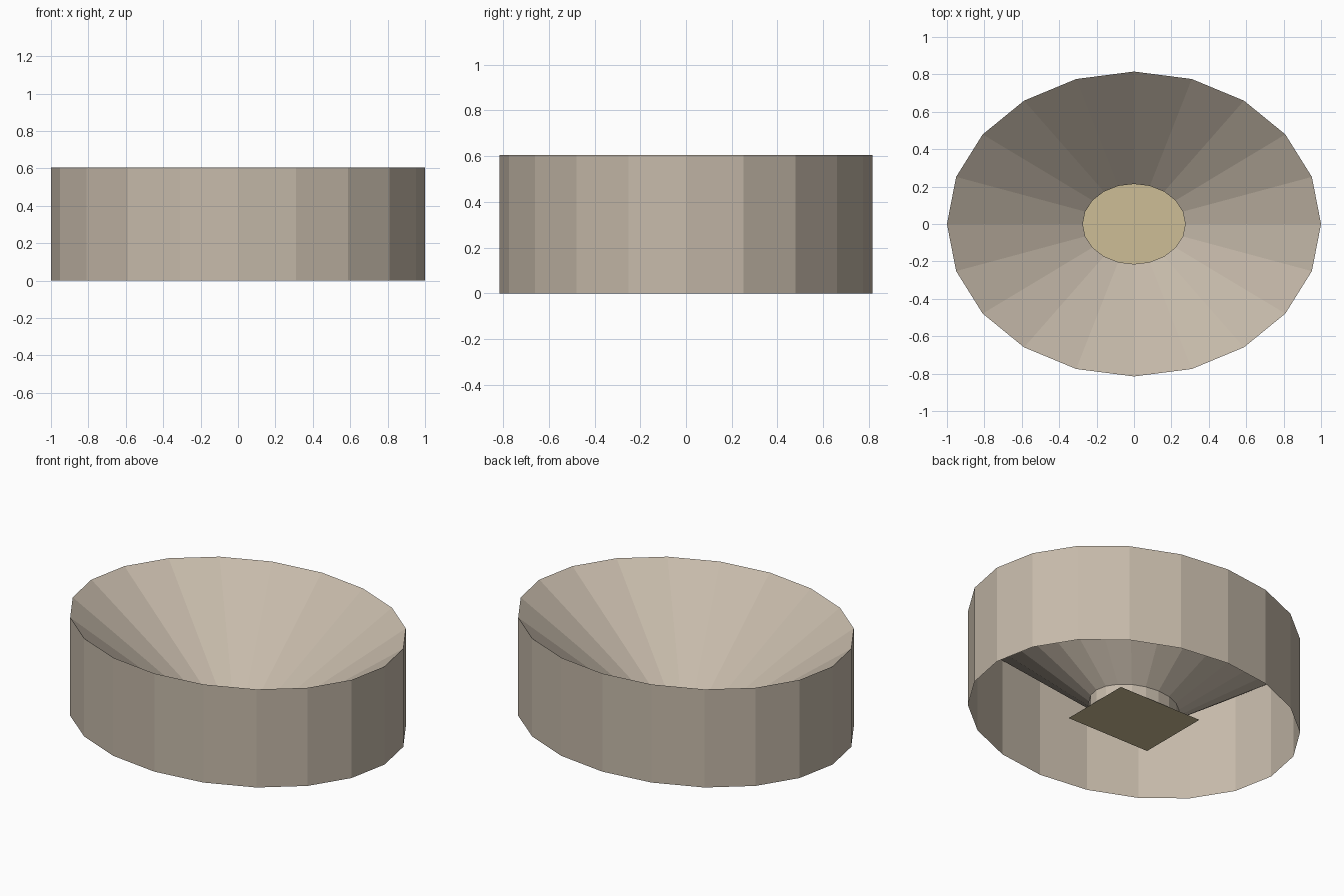
import bpy, bmesh, math

if "Cube" in bpy.data.objects:
    bpy.data.objects.remove(bpy.data.objects["Cube"])

SIDES = 20
RX, RY, H = 1.0, 0.815, 0.605      # outer wall
NX, NY, NZ = 0.274, 0.214, 0.086   # drain neck
PX, PY = 0.286, 0.227              # bottom plate half sizes


def material(name, rgb):
    m = bpy.data.materials.new(name)
    m.diffuse_color = (*rgb, 1.0)
    m.use_nodes = True
    m.node_tree.nodes["Principled BSDF"].inputs["Base Color"].default_value = m.diffuse_color
    return m


stone = material("warm_stone", (0.565, 0.491, 0.402))
sand = material("sand", (0.61, 0.515, 0.305))


def finish(name, bm, mat):
    me = bpy.data.meshes.new(name)
    bm.to_mesh(me)
    bm.free()
    me.materials.append(mat)
    ob = bpy.data.objects.new(name, me)
    bpy.context.collection.objects.link(ob)
    return ob


def oval_shell(name, rings, mat):
    """Open flat-faced surface through a list of (rx, ry, z) oval rings."""
    bm = bmesh.new()
    loops = []
    for rx, ry, z in rings:
        angles = [2 * math.pi * i / SIDES for i in range(SIDES)]
        loops.append([bm.verts.new((rx * math.cos(a), ry * math.sin(a), z)) for a in angles])
    for lo, hi in zip(loops, loops[1:]):
        for i in range(SIDES):
            j = (i + 1) % SIDES
            bm.faces.new((lo[i], lo[j], hi[j], hi[i]))
    return finish(name, bm, mat)


# Upright outer wall
oval_shell("outer_wall", [(RX, RY, 0), (RX, RY, H)], stone)

# Funnel sloping from the rim to the neck, then straight down to the floor
oval_shell("funnel", [(RX, RY, H), (NX, NY, NZ), (NX, NY, 0)], stone)

# Thin rectangular plate closing the neck
bm = bmesh.new()
bm.faces.new([bm.verts.new((sx * PX, sy * PY, 0)) for sx, sy in ((-1, -1), (1, -1), (1, 1), (-1, 1))])
finish("bottom_plate", bm, sand)
